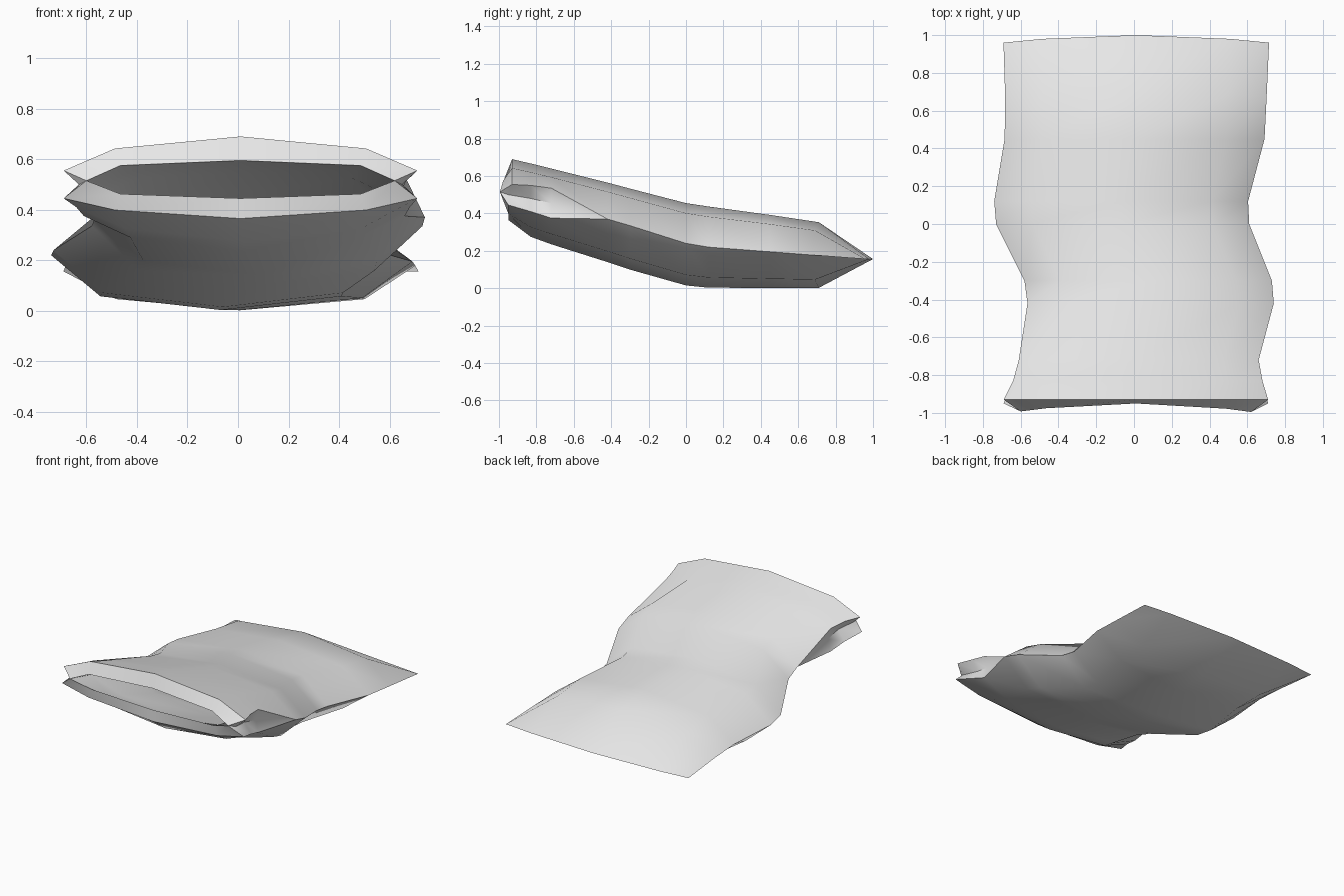
import bpy, bmesh, math

cube = bpy.data.objects.get("Cube")
if cube:
    bpy.data.objects.remove(cube)

mat = bpy.data.materials.new("light grey cloth")
mat.use_nodes = True
colour = (0.8, 0.8, 0.8, 1)
mat.diffuse_color = colour
mat.node_tree.nodes["Principled BSDF"].inputs["Base Color"].default_value = colour

# Stations along the bag: y, sway, half width, top, bottom, side height, side gap, side pinch
STATIONS = [
    (-0.94, 0.01, 0.70, 0.69, 0.365, 0.50, 0.055, 0.06),
    (-0.83, 0.02, 0.66, 0.667, 0.275, 0.48, 0.07, 0.05),
    (-0.72, 0.025, 0.635, 0.64, 0.235, 0.455, 0.08, 0.02),
    (-0.42, 0.088, 0.652, 0.565, 0.14, 0.37, 0, 0),
    (-0.30, 0.075, 0.655, 0.533, 0.10, 0.335, 0, 0),
    (0.00, -0.06, 0.67, 0.455, 0.015, 0.24, 0, 0),
    (0.12, -0.068, 0.672, 0.437, 0.003, 0.22, 0, 0),
    (0.45, 0.003, 0.688, 0.392, 0.002, 0.195, 0, 0),
    (0.71, 0.01, 0.692, 0.353, 0.002, 0.178, 0, 0),
    (1.00, 0.012, 0.703, 0.156, 0.156, 0.156, 0, 0),
]


def ring(bm, y, sway, half, top, bottom, side, gap, pinch, quarter=0.71):
    """One ten-sided cross-section, clockwise from the top centre."""
    q_top = top - 0.25 * (top - side)
    q_bot = bottom + 0.25 * (side - bottom)
    right = [(quarter, q_top), (1, side + gap), (1 - pinch / half, side),
             (1, side - gap), (quarter, q_bot)]
    section = [(0, top)] + right + [(0, bottom)]
    section += [(-u, z) for u, z in reversed(right)]
    bow = 0.04 if y > 0.6 else 0
    return [bm.verts.new((sway + u * half, y - bow * u * u, z)) for u, z in section]


def bridge(bm, a, b):
    n = len(a)
    for i in range(n):
        j = (i + 1) % n
        bm.faces.new((a[i], a[j], b[j], b[i]))


bm = bmesh.new()
# Outer shell, closing to a flat seam at the back
outer = [ring(bm, *s) for s in STATIONS]
# Top lip sits slightly behind the bottom lip
for v in outer[0]:
    v.co.y = -0.93 if v.co.z > 0.52 else -0.95
for a, b in zip(outer, outer[1:]):
    bridge(bm, a, b)

# Inner lining, narrower and thinner than the shell
inner = []
for y, sway, half, top, bottom, side, gap, pinch in STATIONS[:-2]:
    inner.append(ring(bm, y, sway, half - 0.09, top - 0.095, bottom + 0.08,
                      side + 0.015, 0, 0, 0.78))
for i, v in enumerate(inner[0]):
    reach = abs(v.co.x) / 0.62
    v.co.y = -0.95 - 0.045 * reach ** 2 * (v.co.z > 0.5)
for a, b in zip(inner, inner[1:]):
    bridge(bm, b, a)
bm.faces.new(inner[-1])

# Rim joining shell and lining around the mouth
bridge(bm, inner[0], outer[0])

bmesh.ops.remove_doubles(bm, verts=bm.verts, dist=0.0005)
bmesh.ops.recalc_face_normals(bm, faces=bm.faces)
mesh = bpy.data.meshes.new("open_pouch")
bm.to_mesh(mesh)
bm.free()
mesh.materials.append(mat)
pouch = bpy.data.objects.new("open_pouch", mesh)
bpy.context.collection.objects.link(pouch)

bpy.ops.object.select_all(action="DESELECT")
pouch.select_set(True)
bpy.context.view_layer.objects.active = pouch
bpy.ops.object.shade_smooth_by_angle(angle=math.radians(45))
